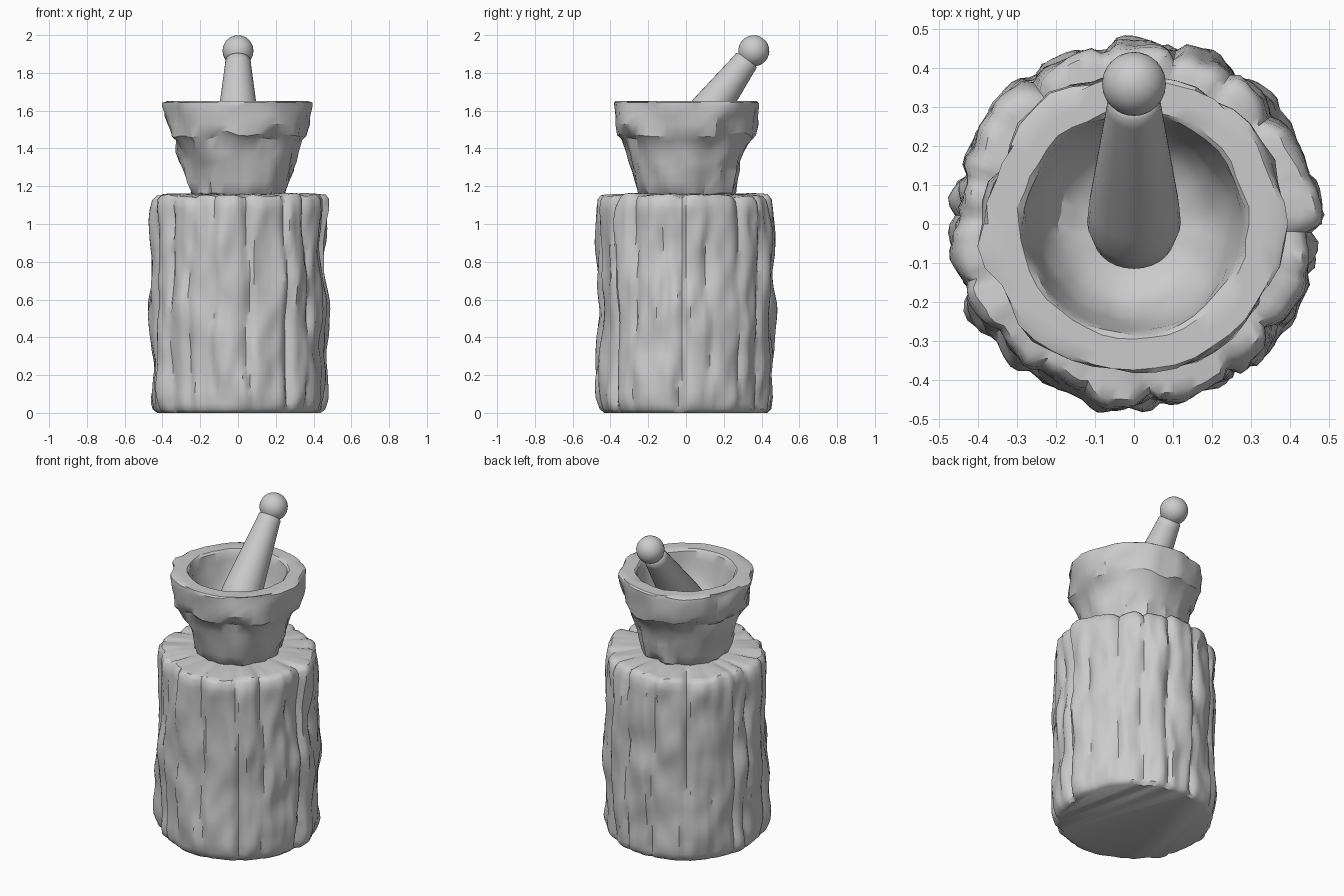
import bpy, bmesh, random
from math import sin, cos, pi, tau, exp, atan2
from mathutils import Vector, noise

random.seed(4)
if "Cube" in bpy.data.objects:
    bpy.data.objects.remove(bpy.data.objects["Cube"])

stone = bpy.data.materials.new("plain grey")
stone.use_nodes = True
grey = (0.6, 0.6, 0.6, 1)
stone.diffuse_color = grey
stone.node_tree.nodes["Principled BSDF"].inputs["Base Color"].default_value = grey


def refine(profile, step):
    """Split the long spans of a radius/height profile."""
    rows = [profile[0]]
    for (r0, z0), (r1, z1) in zip(profile, profile[1:]):
        n = max(1, round(((r1 - r0) ** 2 + (z1 - z0) ** 2) ** 0.5 / step))
        rows += [(r0 + (r1 - r0) * i / n, z0 + (z1 - z0) * i / n) for i in range(1, n + 1)]
    return rows


def lathe(name, profile, segments, shape=None, angle=40):
    """Spin a bottom-to-top profile, passing each point through a shaping rule."""
    bm = bmesh.new()
    rings = []
    for r, z in profile:
        ring = []
        for i in range(segments):
            a = tau * i / segments
            rr, zz = shape(a, r, z) if shape else (r, z)
            ring.append(bm.verts.new((rr * cos(a), rr * sin(a), zz)))
        rings.append(ring)
    for low, high in zip(rings, rings[1:]):
        for i in range(segments):
            j = (i + 1) % segments
            bm.faces.new((low[i], low[j], high[j], high[i]))
    bm.faces.new(rings[0][::-1])
    bm.faces.new(rings[-1])
    mesh = bpy.data.meshes.new(name)
    bm.to_mesh(mesh)
    bm.free()
    mesh.materials.append(stone)
    obj = bpy.data.objects.new(name, mesh)
    bpy.context.collection.objects.link(obj)
    bpy.ops.object.select_all(action="DESELECT")
    obj.select_set(True)
    bpy.context.view_layer.objects.active = obj
    bpy.ops.object.shade_smooth_by_angle(angle=angle * pi / 180)
    return obj


def bumps(a, z, around, along, seed):
    return noise.noise(Vector((cos(a) * around, sin(a) * around, z * along + seed)))


# Stump: bark slabs separated by wavering vertical grooves
SLABS = 18
grooves = [tau * (i + random.uniform(-0.3, 0.3)) / SLABS for i in range(SLABS)]
depths = [random.uniform(0.008, 0.028) for _ in grooves]
lifts = [random.uniform(-0.008, 0.008) for _ in grooves]


def bark(a, r, z):
    edge = min(1, max(0, (r - 0.22) / 0.2))
    wave = a + 0.07 * bumps(a, z, 1.5, 2.5, 9)
    cut, lift, before = 0, lifts[-1], -10
    for g, depth, slab in zip(grooves, depths, lifts):
        d = (wave - g + pi) % tau - pi
        cut += depth * exp(-(d / 0.04) ** 2)
        if before < g <= wave:
            lift, before = slab, g
    fade = min(1, z / 0.06)
    swell = 0.03 * bumps(a, z, 3, 3, 1) + 0.016 * bumps(a, z, 7, 6, 5)
    push = (swell * (0.4 + 0.6 * fade) + lift - cut * (0.4 + 0.6 * fade)) * edge
    top = 0
    if z > 1.08:
        top = (0.014 * bumps(a, r, 5, 4, 3) - 0.5 * cut) * edge
    return r + push, max(0, z + top)


stump_profile = [(0.43, 0), (0.452, 0.02), (0.462, 0.08), (0.464, 0.55), (0.462, 1.08),
                 (0.455, 1.13), (0.435, 1.152), (0.34, 1.158), (0.2, 1.16), (0.02, 1.16)]
lathe("stump", refine(stump_profile, 0.035), 132, bark, 45)


# Mortar bowl: chiselled walls, an overhanging rim band and a smooth hollow
def chisel(a, r, z):
    outside = r > 0.235 + 0.21 * (z - 1.16)
    if z > 1.645:
        return r + 0.014 * bumps(a, 0, 4, 1, 2), z
    amount = 0.034 if outside else 0.012
    push = amount * bumps(a, z, 3.2, 7, 6)
    if outside:
        push += 0.014 * bumps(a, z, 6, 12, 3)
    sag = 0
    if outside and 1.4 < z < 1.52:
        sag = 0.05 * bumps(a, 0, 2, 1, 8)
    return r + push, z + sag


bowl_profile = [(0.235, 1.15), (0.252, 1.165), (0.285, 1.28), (0.318, 1.38), (0.335, 1.445),
                (0.36, 1.47), (0.372, 1.53), (0.385, 1.62), (0.383, 1.642), (0.374, 1.65),
                (0.295, 1.65), (0.284, 1.64), (0.265, 1.54), (0.235, 1.43), (0.19, 1.36),
                (0.12, 1.325), (0.02, 1.315)]
lathe("mortar_bowl", refine(bowl_profile, 0.05), 44, chisel, 32)

# Pestle: tapered shaft with a ball grip, leaning against the rim
pestle_profile = [(0.02, -0.115), (0.065, -0.1), (0.105, -0.06), (0.12, 0), (0.115, 0.08),
                  (0.07, 0.49), (0.067, 0.525)]
pestle_profile += [(0.082 * cos(t), 0.59 + 0.082 * sin(t))
                   for t in [pi * k / 16 for k in range(-4, 8)]]
pestle = lathe("pestle", pestle_profile, 28, angle=50)
pestle.location = (0, 0.005, 1.445)
pestle.rotation_euler.x = -atan2(0.6, 0.8)
